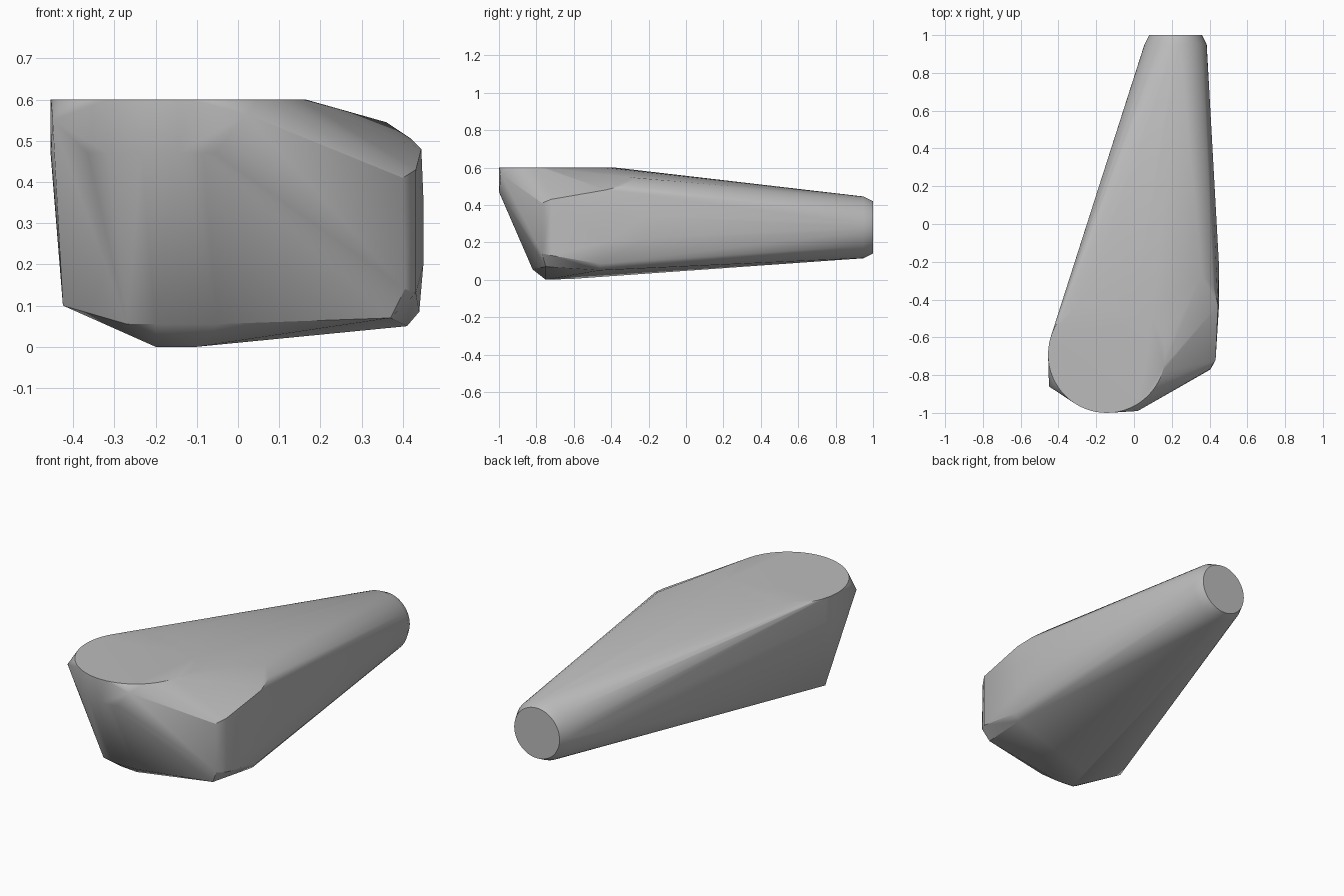
import bpy, bmesh, math
from mathutils import Vector

cube = bpy.data.objects.get("Cube")
if cube:
    bpy.data.objects.remove(cube)

GREY = (0.5, 0.5, 0.5, 1.0)
mat = bpy.data.materials.new("plain grey")
mat.use_nodes = True
mat.diffuse_color = GREY
mat.node_tree.nodes["Principled BSDF"].inputs["Base Color"].default_value = GREY


def ring(centre, radius, u, v, count=48):
    """Points of a circle lying in the plane of u and v."""
    c, u, v = Vector(centre), Vector(u), Vector(v)
    angles = [2 * math.pi * i / count for i in range(count)]
    return [c + radius * (u * math.cos(a) + v * math.sin(a)) for a in angles]


X, Y, Z = (1, 0, 0), (0, 1, 0), (0, 0, 1)
points = []

# Round platform on top, with a short upright wall
for z in (0.6, 0.47):
    points += ring((-0.145, -0.69, z), 0.31, X, Y, 64)

# Round tail with a chamfered end
points += ring((0.22, 0.95, 0.28), 0.165, X, Z)
points += ring((0.22, 1.0, 0.28), 0.14, X, Z)

# Corners of the faceted body
points += [Vector(p) for p in (
    # front lip
    (-0.45, -0.86, 0.55), (0.02, -0.99, 0.565),
    # upper right shoulder
    (0.40, -0.77, 0.41), (0.432, -0.72, 0.43), (0.445, -0.43, 0.48),
    (0.42, -0.33, 0.505), (0.36, -0.27, 0.545),
    # right flank
    (0.45, -0.43, 0.36), (0.45, -0.43, 0.2), (0.45, -0.22, 0.34), (0.45, -0.22, 0.22),
    # lower right corner
    (0.405, -0.77, 0.14), (0.432, -0.72, 0.13), (0.44, -0.46, 0.085),
    (0.41, -0.46, 0.05), (0.37, -0.75, 0.07),
    # underside
    (-0.27, -0.8, 0.055), (-0.05, -0.82, 0.055), (-0.2, -0.82, 0.055),
    (-0.2, -0.74, 0), (-0.1, -0.75, 0), (-0.16, -0.6, 0.005),
    # lower left corner
    (-0.425, -0.62, 0.1),
)]

# Wrap everything in one tight skin
bm = bmesh.new()
for p in points:
    bm.verts.new(p)
hull = bmesh.ops.convex_hull(bm, input=bm.verts)
loose = {g for g in hull["geom_interior"] + hull["geom_unused"]
         if isinstance(g, bmesh.types.BMVert)}
bmesh.ops.delete(bm, geom=list(loose), context="VERTS")
bmesh.ops.dissolve_limit(bm, angle_limit=math.radians(1), verts=bm.verts, edges=bm.edges)
bmesh.ops.recalc_face_normals(bm, faces=bm.faces)

mesh = bpy.data.meshes.new("tapered_body")
bm.to_mesh(mesh)
bm.free()
body = bpy.data.objects.new("tapered_body", mesh)
bpy.context.collection.objects.link(body)
mesh.materials.append(mat)

# Smooth shading that keeps the hard edges
bpy.context.view_layer.objects.active = body
body.select_set(True)
bpy.ops.object.shade_smooth_by_angle(angle=math.radians(30))
